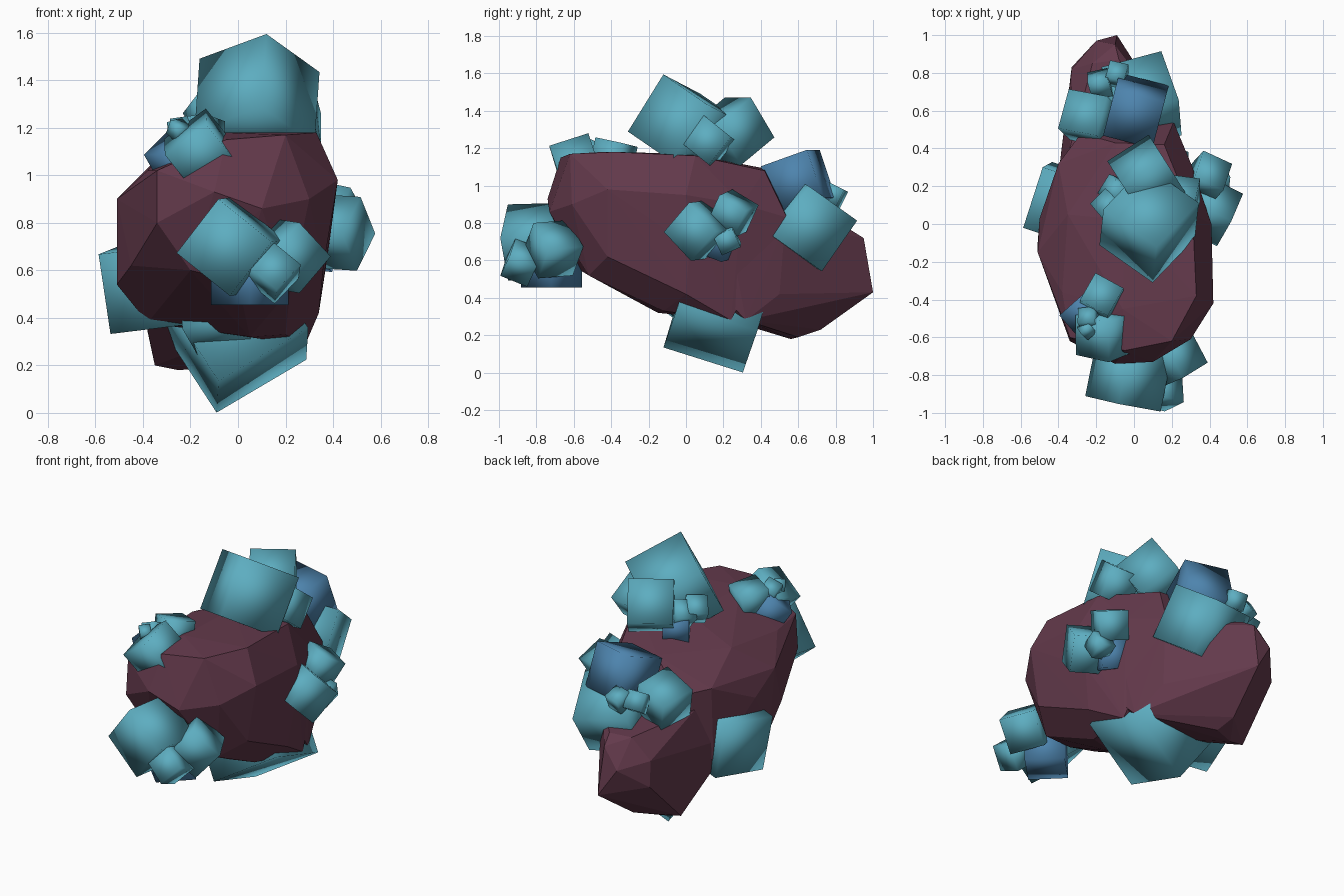
import bpy, bmesh
from mathutils import Vector, Matrix


def material(name, rgb):
    m = bpy.data.materials.new(name)
    m.diffuse_color = (*rgb, 1)
    return m


ROCK = material("rock_purple", (0.127, 0.042, 0.072))
TEAL = material("crystal_teal", (0.11, 0.42, 0.53))
BLUE = material("crystal_blue", (0.075, 0.23, 0.42))


def add(name, bm, mat, smooth):
    bmesh.ops.recalc_face_normals(bm, faces=bm.faces[:])
    for f in bm.faces:
        f.smooth = smooth
    me = bpy.data.meshes.new(name)
    bm.to_mesh(me)
    bm.free()
    me.materials.append(mat)
    ob = bpy.data.objects.new(name, me)
    bpy.context.collection.objects.link(ob)
    return ob


def hull(name, pts):
    """Faceted boulder: convex hull of a few corner points."""
    bm = bmesh.new()
    for p in pts:
        bm.verts.new(p)
    r = bmesh.ops.convex_hull(bm, input=bm.verts[:])
    junk = {g for g in r["geom_interior"] + r["geom_unused"] if isinstance(g, bmesh.types.BMVert)}
    bmesh.ops.delete(bm, geom=list(junk), context="VERTS")
    return add(name, bm, ROCK, False)


def crystal(name, centre, edge, a, b, mat=TEAL):
    """Cube of given edge length, turned so its axes follow a and b."""
    u = Vector(a).normalized()
    w = u.cross(Vector(b)).normalized()
    v = w.cross(u)
    rot = Matrix((u, v, w)).transposed().to_4x4()
    bm = bmesh.new()
    bmesh.ops.create_cube(bm, size=edge, matrix=Matrix.Translation(centre) @ rot)
    return add(name, bm, mat, True)


# Main boulder
hull("rock_body", [
    (-0.10, -0.74, 0.93), (0.10, -0.73, 0.86), (-0.05, -0.67, 1.15), (0.20, -0.62, 1.17),
    (-0.34, -0.62, 0.80), (-0.34, -0.60, 1.02), (0.30, -0.61, 0.90), (0.0, -0.57, 0.55),
    (0.22, -0.52, 0.52), (-0.20, -0.58, 0.60), (0.42, -0.42, 0.98), (0.33, -0.38, 1.18),
    (0.36, -0.42, 0.62), (-0.06, -0.45, 1.18), (-0.38, -0.36, 1.02), (-0.45, -0.30, 0.62),
    (-0.51, -0.15, 0.90), (-0.51, -0.10, 0.54), (-0.50, 0.03, 0.78), (-0.38, -0.02, 0.38),
    (-0.35, 0.05, 1.06), (0.41, 0.0, 0.95), (0.38, 0.02, 0.68), (0.31, 0.05, 1.16),
    (-0.05, 0.02, 1.17), (0.20, -0.12, 0.33), (0.34, 0.0, 0.42), (0.28, 0.24, 0.28),
    (-0.40, 0.32, 0.92), (-0.10, 0.43, 1.09), (0.16, 0.42, 1.08), (0.31, 0.30, 0.90),
    (0.21, 0.54, 0.83), (-0.28, 0.48, 0.90), (0.05, -0.15, 0.32), (-0.40, 0.30, 0.45)])

# Lower lobe running out to the back
hull("rock_back_lobe", [
    (-0.09, 1.00, 0.43), (-0.20, 0.97, 0.60), (-0.10, 0.95, 0.72), (-0.33, 0.83, 0.48),
    (-0.33, 0.82, 0.64), (-0.22, 0.85, 0.77), (-0.08, 0.87, 0.77), (-0.03, 0.87, 0.45),
    (-0.35, 0.55, 0.20), (-0.25, 0.56, 0.18), (-0.12, 0.60, 0.19), (-0.14, 0.72, 0.23),
    (-0.38, 0.40, 0.34), (0.26, 0.32, 0.28), (0.20, 0.50, 0.42), (0.21, 0.53, 0.80),
    (-0.34, 0.40, 0.80), (0.32, 0.22, 0.80), (0.38, -0.10, 0.73), (0.05, 0.0, 0.35),
    (-0.42, 0.10, 0.55)])

# Top cluster
crystal("top_crystal_large", (0.08, 0.0, 1.31), 0.36, (-0.02, -0.18, -0.29), (-0.27, 0.19, -0.10))
crystal("top_crystal_rear", (0.065, 0.25, 1.29), 0.26, (0.22, 0.14, 0), (-0.083, 0.13, -0.22))
crystal("top_crystal_side", (0.24, 0.12, 1.235), 0.19, (0, 0.12, 0.15), (0.03, 0.14, -0.11))
crystal("top_crystal_small", (-0.13, 0.09, 1.26), 0.12, (0.7, 0.7, 0.1), (-0.3, 0.3, 0.5))
crystal("top_crystal_tiny", (-0.09, 0.17, 1.25), 0.12, (0.5, 0.8, 0.2), (-0.5, 0.2, 0.6))
crystal("top_crystal_blue", (-0.06, 0.18, 1.16), 0.15, (0.8, 0.5, 0), (0, 0, 1), BLUE)

# Back cluster
crystal("back_crystal_blue", (0.01, 0.60, 1.02), 0.27, (0.27, -0.07, 0), (0.07, 0.25, 0.09), BLUE)
crystal("back_crystal_large", (0.04, 0.65, 0.79), 0.33, (0.10, -0.28, 0.20), (0, 0.14, 0.29))
crystal("back_crystal_left", (-0.24, 0.56, 0.90), 0.22, (0.06, 0.22, -0.05), (0.2, -0.05, 0.08))
crystal("back_crystal_small", (-0.18, 0.74, 0.94), 0.11, (0.9, 0.2, 0.1), (-0.1, 0.8, 0.5))
crystal("back_crystal_tiny", (-0.09, 0.79, 0.95), 0.10, (0.9, -0.2, 0.1), (0.1, 0.8, -0.4))

# Front cluster
crystal("front_crystal_large", (-0.03, -0.81, 0.70), 0.29, (-0.17, 0.04, -0.22), (0.22, -0.04, -0.17))
crystal("front_crystal_right", (0.21, -0.71, 0.66), 0.21, (0.13, 0.08, -0.14), (0.12, 0.05, 0.16))
crystal("front_crystal_small", (0.15, -0.88, 0.59), 0.155, (0.11, -0.03, -0.09), (0.08, 0.05, 0.11))
crystal("front_crystal_blue", (0.05, -0.72, 0.57), 0.23, (1, 1, 0), (-1, 1, 0), BLUE)

# Upper left cluster
crystal("left_top_crystal_large", (-0.155, -0.58, 1.10), 0.22, (0.12, 0.05, -0.15), (0.15, -0.03, 0.10))
crystal("left_top_crystal_rear", (-0.17, -0.39, 1.15), 0.17, (0.08, 0.14, -0.03), (0.13, -0.08, 0.02))
crystal("left_top_crystal_small", (-0.24, -0.50, 1.18), 0.09, (0.9, 0.1, 0.3), (0, 0.8, -0.4))
crystal("left_top_crystal_tiny", (-0.25, -0.56, 1.19), 0.065, (0.7, 0.6, 0.1), (-0.4, 0.6, 0.5))
crystal("left_top_crystal_blue", (-0.25, -0.47, 1.07), 0.17, (0.09, 0.08, 0.09), (0.06, 0.05, -0.15), BLUE)

# Right side cluster
crystal("right_crystal_large", (0.41, 0.07, 0.76), 0.22, (0.06, 0.14, -0.15), (0.08, 0.14, 0.16))
crystal("right_crystal_rear", (0.39, 0.25, 0.85), 0.17, (0.05, 0.15, -0.09), (0.06, 0.07, 0.13))
crystal("right_crystal_small", (0.44, 0.22, 0.71), 0.11, (0.1, 0.9, 0.4), (0.2, -0.4, 0.9))
crystal("right_crystal_blue", (0.31, 0.17, 0.71), 0.17, (0.3, 0.8, -0.3), (0.2, 0.2, 0.9), BLUE)

# Left side and underside
crystal("left_crystal", (-0.35, 0.10, 0.54), 0.34, (0.10, 0.31, 0.04), (0.03, -0.03, -0.33))
crystal("bottom_crystal_large", (-0.015, 0.185, 0.36), 0.445, (0.39, 0.08, 0.23), (0, -0.43, 0.13))
crystal("bottom_crystal_front", (-0.09, -0.01, 0.41), 0.24, (0.22, -0.05, 0.06), (0.02, 0.18, -0.14))
